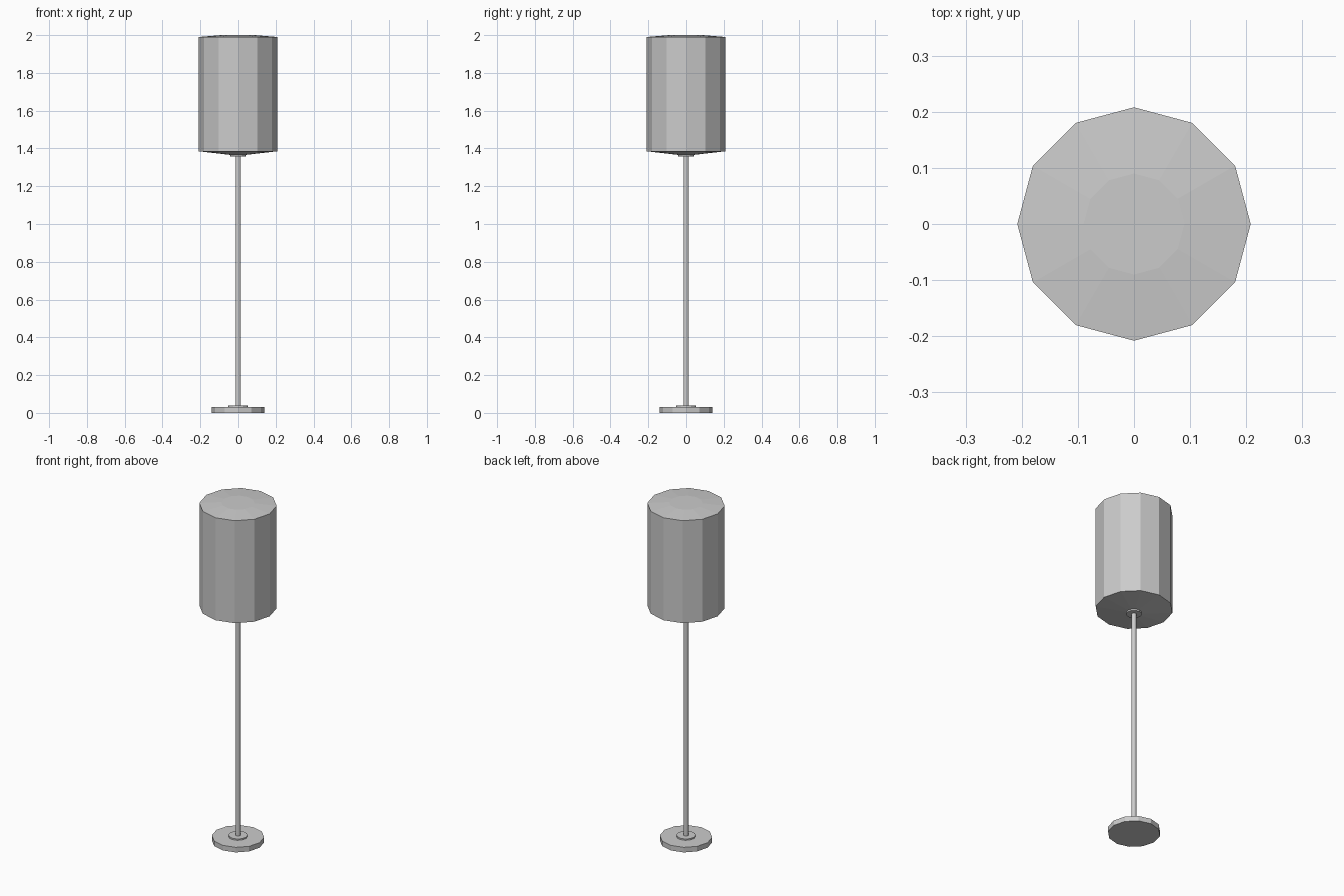
import bpy
import bmesh
from math import cos, sin, tau

cube = bpy.data.objects.get("Cube")
if cube:
    bpy.data.objects.remove(cube, do_unlink=True)

SIDES = 12

grey = bpy.data.materials.new("plain_grey")
grey.use_nodes = True
COLOUR = (0.6, 0.6, 0.6, 1)
grey.diffuse_color = COLOUR
grey.node_tree.nodes["Principled BSDF"].inputs["Base Color"].default_value = COLOUR


def lathe(name, profile):
    """Closed faceted solid from (radius, height) pairs, bottom to top."""
    bm = bmesh.new()
    rings = [[bm.verts.new((r * cos(tau * i / SIDES), r * sin(tau * i / SIDES), z))
              for i in range(SIDES)] for r, z in profile]
    for low, high in zip(rings, rings[1:]):
        for i in range(SIDES):
            j = (i + 1) % SIDES
            bm.faces.new((low[i], low[j], high[j], high[i]))
    bm.faces.new(rings[0][::-1])
    bm.faces.new(rings[-1])
    mesh = bpy.data.meshes.new(name)
    bm.to_mesh(mesh)
    bm.free()
    mesh.materials.append(grey)
    obj = bpy.data.objects.new(name, mesh)
    bpy.context.collection.objects.link(obj)
    return obj


# Foot disc and the small collar on it
lathe("base", [(0.141, 0), (0.141, 0.03)])
lathe("base_collar", [(0.052, 0.028), (0.052, 0.038)])

# Thin upright
lathe("pole", [(0.014, 0.03), (0.014, 1.38)])

# Drum shade with shallow sloped caps
lathe("shade", [(0.042, 1.366), (0.208, 1.385), (0.208, 1.99), (0.09, 2.0)])
lathe("shade_collar", [(0.042, 1.357), (0.042, 1.37)])
